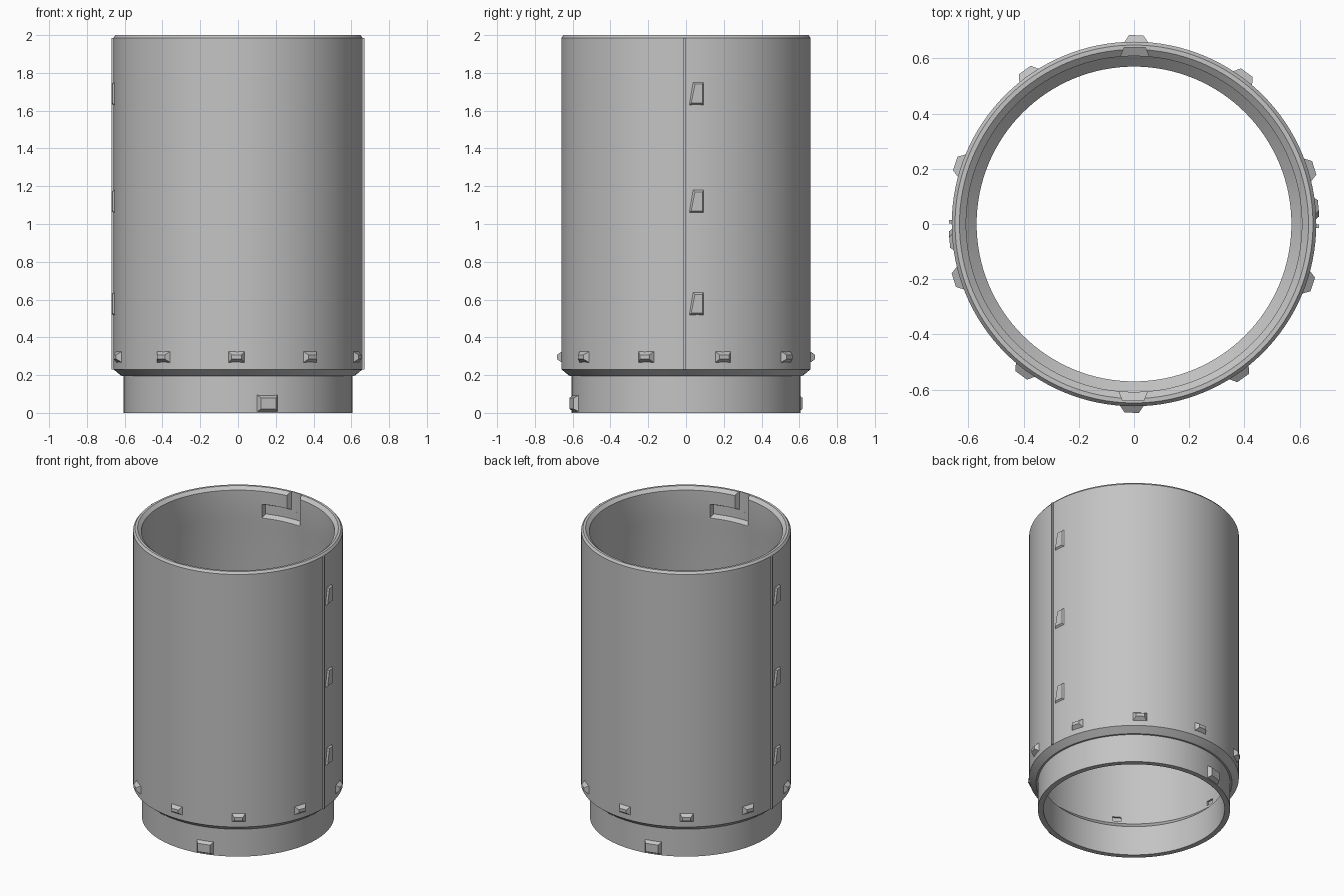
import bpy, bmesh
from math import radians, sin, cos, pi, degrees

cube = bpy.data.objects.get("Cube")
if cube:
    bpy.data.objects.remove(cube, do_unlink=True)

grey = bpy.data.materials.new("mid grey")
grey.use_nodes = True
colour = (0.55, 0.55, 0.55, 1)
grey.diffuse_color = colour
grey.node_tree.nodes["Principled BSDF"].inputs["Base Color"].default_value = colour

SEGMENTS = 128
BODY_R, NECK_R, BORE_R, LIP_R, INNER_R = 0.66, 0.605, 0.57, 0.608, 0.622


def polar(r, angle, z):
    return (r * cos(angle), r * sin(angle), z)


def finish(name, bm):
    bmesh.ops.recalc_face_normals(bm, faces=bm.faces)
    mesh = bpy.data.meshes.new(name)
    bm.to_mesh(mesh)
    bm.free()
    mesh.materials.append(grey)
    obj = bpy.data.objects.new(name, mesh)
    bpy.context.collection.objects.link(obj)
    return obj


def lathe(name, profile):
    """Closed ring made by turning a profile of (radius, z)."""
    bm = bmesh.new()
    rings = [[bm.verts.new(polar(r, 2 * pi * i / SEGMENTS, z)) for r, z in profile]
             for i in range(SEGMENTS)]
    n = len(profile)
    for i in range(SEGMENTS):
        a, b = rings[i - 1], rings[i]
        for j in range(n):
            bm.faces.new((a[j - 1], b[j - 1], b[j], a[j]))
    return finish(name, bm)


def sector(name, start, end, r0, r1, z0, z1, flare=0, steps=8):
    """Curved block between two angles in degrees; flare narrows its outer side."""
    bm = bmesh.new()
    rows = []
    trim = degrees(flare / r1)
    for i in range(steps + 1):
        f = i / steps
        inner = radians(start + (end - start) * f)
        outer = radians(start + trim + (end - start - 2 * trim) * f)
        rows.append([bm.verts.new(polar(r, t, z))
                     for r, t, z in ((r0, inner, z0), (r1, outer, z0 + flare),
                                     (r1, outer, z1 - flare), (r0, inner, z1))])
    for a, b in zip(rows, rows[1:]):
        for j in range(4):
            bm.faces.new((a[j - 1], b[j - 1], b[j], a[j]))
    bm.faces.new(rows[0])
    bm.faces.new(rows[-1])
    return finish(name, bm)


def stud(name, angle, z, width, height, r0, r1, inset, lean=0):
    """Bevelled pad on the wall; lean narrows its top on one side."""
    bm = bmesh.new()
    w, h = width / 2, height / 2
    loops = []
    for r, d in ((r0 - 0.01, 0), (r0, 0), (r1, inset)):
        corners = ((-w + d, -h + d), (w - d, -h + d), (w - d, h - d), (-w + d + lean, h - d))
        loops.append([bm.verts.new(polar(r, radians(angle) + s / r0, z + v))
                      for s, v in corners])
    for a, b in zip(loops, loops[1:]):
        for j in range(4):
            bm.faces.new((a[j - 1], a[j], b[j], b[j - 1]))
    bm.faces.new(loops[0])
    bm.faces.new(loops[-1])
    return finish(name, bm)


# Tube: neck, shoulder, body, rim, socket lip and thin-walled inside
tube = lathe("tube_body", [
    (BORE_R, 0), (NECK_R, 0), (NECK_R, 0.196), (0.617, 0.196), (BODY_R, 0.231),
    (BODY_R, 1.985), (0.648, 2), (0.632, 2), (LIP_R, 1.98), (LIP_R, 1.78),
    (INNER_R, 1.7), (INNER_R, 0.255), (BORE_R, 0.205)])

# L-shaped locking slots on opposite sides and a ring of shallow inner pockets
cutters = []
for turn in (0, 180):
    cutters += [
        sector("slot_run", turn + 84, turn + 111.5, 0.59, 0.64, 1.785, 1.9, 0.026),
        sector("slot_entry", turn + 84, turn + 95.5, 0.59, 0.64, 1.84, 2.1, 0.026)]
cutters += [sector("pocket", 60 * i - 2.5, 60 * i + 2.5, 0.6, 0.635, 0.27, 0.3)
            for i in range(6)]
bpy.context.view_layer.objects.active = tube
for cutter in cutters:
    mod = tube.modifiers.new("cut", "BOOLEAN")
    mod.operation = "DIFFERENCE"
    mod.solver = "EXACT"
    mod.object = cutter
    bpy.ops.object.modifier_apply(modifier=mod.name)
    bpy.data.objects.remove(cutter, do_unlink=True)

bpy.ops.object.select_all(action="DESELECT")
tube.select_set(True)
bpy.ops.object.shade_smooth_by_angle(angle=radians(20))

# Ring of grip studs above the shoulder
for i in range(10):
    stud(f"grip_stud_{i}", 36 * i - 18.7, 0.296, 0.088, 0.06, 0.658, 0.684, 0.019)

# Parts repeated on opposite sides: seam rib, marker pads and locking lug
for side, turn in (("left", 0), ("right", 180)):
    sector(f"seam_rib_{side}", turn - 1.3, turn - 0.2, 0.65, 0.67, 0.231, 1.985, steps=1)
    for k, z in enumerate((0.578, 1.12, 1.69)):
        stud(f"marker_pad_{side}_{k}", turn + degrees(0.056 / BODY_R), z,
             0.078, 0.12, 0.659, 0.671, 0.01, 0.02)
    stud(f"locking_lug_{side}", turn + 104.9, 0.05, 0.112, 0.09, 0.603, 0.629, 0.016)
